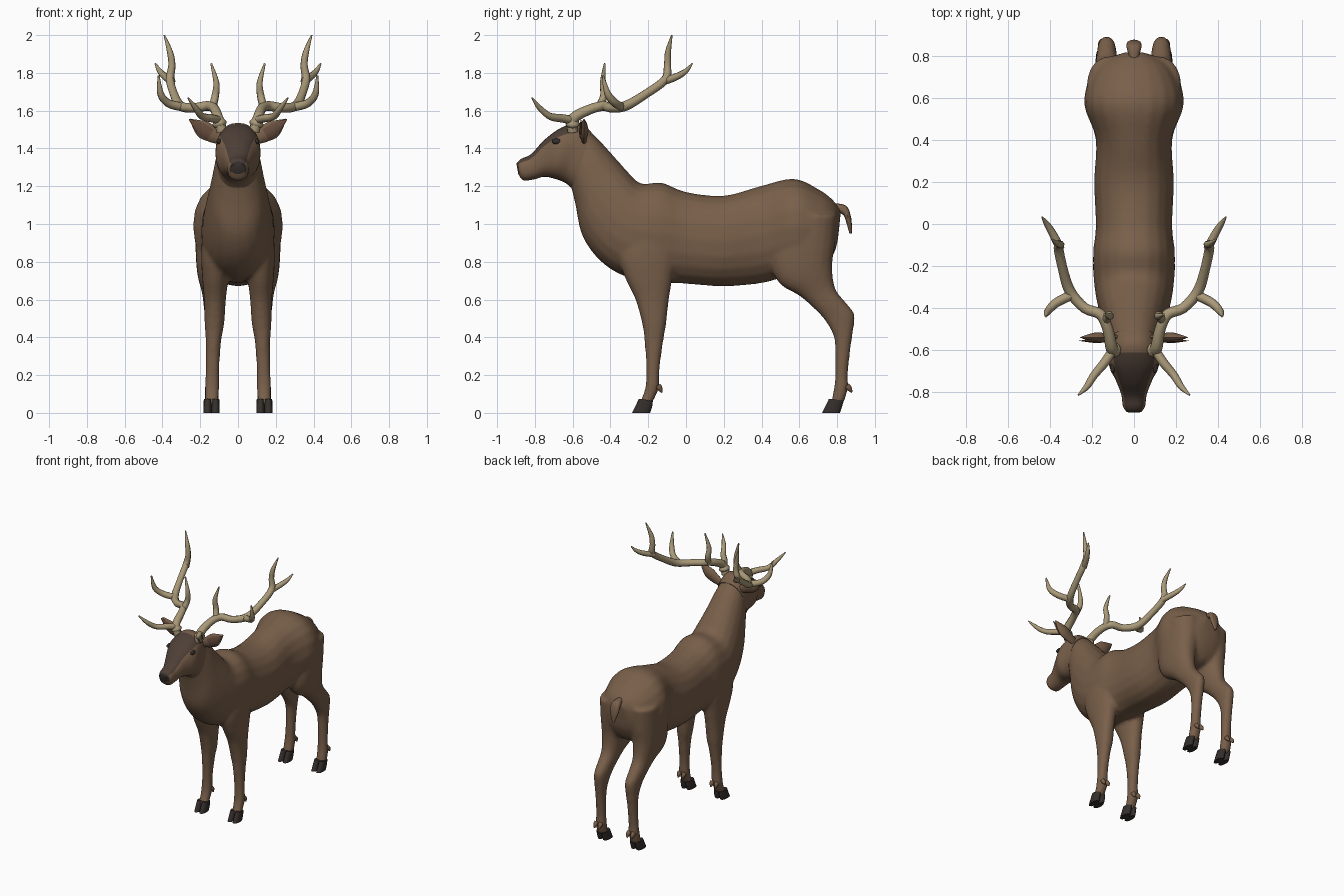
import bpy
import bmesh
from math import sin, cos, pi, copysign
from mathutils import Vector

cube = bpy.data.objects.get("Cube")
if cube:
    bpy.data.objects.remove(cube, do_unlink=True)


def material(name, color):
    mat = bpy.data.materials.new(name)
    mat.use_nodes = True
    mat.diffuse_color = (*color, 1)
    mat.node_tree.nodes["Principled BSDF"].inputs["Base Color"].default_value = (*color, 1)
    return mat


HIDE = material("brown_hide", (0.19, 0.115, 0.068))
DARK = material("dark_face", (0.075, 0.05, 0.038))
BLACK = material("hoof_black", (0.035, 0.028, 0.025))
ANTLER = material("antler_bone", (0.40, 0.32, 0.19))
EAR = material("inner_ear", (0.13, 0.07, 0.045))


def resample(keys, steps):
    """Catmull-Rom interpolation through tuples of any length."""
    out = []
    last = len(keys) - 1
    for i in range(last):
        quad = [keys[min(max(i + k, 0), last)] for k in (-1, 0, 1, 2)]
        for s in range(steps):
            t = s / steps
            out.append(tuple(
                b + t / 2 * (c - a + t * (2 * a - 5 * b + 4 * c - d + t * (3 * b - 3 * c + d - a)))
                for a, b, c, d in zip(*quad)))
    return out + [tuple(keys[-1])]


def loft(bm, keys, x=0, steps=4, sides=20, power=0.9, paint=None):
    """Skin rings given as (y, z, y, z, half width[, x]): two opposite edge points and a width."""
    rings = []
    sections = resample(keys, steps)
    for section in sections:
        ya, za, yb, zb, w = section[:5]
        cx = x * section[5] if len(section) > 5 else x
        mid = Vector((cx, (ya + yb) / 2, (za + zb) / 2))
        half = Vector((0, (ya - yb) / 2, (za - zb) / 2))
        ring = []
        for j in range(sides):
            c, s = cos(2 * pi * j / sides), sin(2 * pi * j / sides)
            c, s = copysign(abs(c) ** power, c), copysign(abs(s) ** power, s)
            ring.append(bm.verts.new(mid + half * c + Vector((w * s, 0, 0))))
        rings.append(ring)
    faces = [bm.faces.new(rings[0]), bm.faces.new(rings[-1])]
    if paint:
        faces[1].material_index = paint(1, 0)
    for i, (low, high) in enumerate(zip(rings, rings[1:])):
        for j in range(sides):
            k = (j + 1) % sides
            face = bm.faces.new((low[j], low[k], high[k], high[j]))
            faces.append(face)
            if paint:
                face.material_index = paint(i / len(rings), cos(2 * pi * (j + 0.5) / sides))
    bmesh.ops.recalc_face_normals(bm, faces=faces)


def add_mesh(name, mesh, *mats):
    obj = bpy.data.objects.new(name, mesh)
    bpy.context.collection.objects.link(obj)
    for mat in mats:
        mesh.materials.append(mat)
    bpy.ops.object.select_all(action="DESELECT")
    obj.select_set(True)
    bpy.context.view_layer.objects.active = obj
    bpy.ops.object.shade_smooth_by_angle(angle=0.9)
    return obj


def finish(name, bm, *mats):
    mesh = bpy.data.meshes.new(name)
    bm.to_mesh(mesh)
    bm.free()
    return add_mesh(name, mesh, *mats)


def baked(obj):
    """Mesh of an object with its modifiers or bevel applied; the source is removed."""
    bpy.context.view_layer.update()
    graph = bpy.context.evaluated_depsgraph_get()
    mesh = bpy.data.meshes.new_from_object(obj.evaluated_get(graph))
    bpy.data.objects.remove(obj, do_unlink=True)
    mesh.materials.clear()
    return mesh


def tubes(name, paths, side, mat, flat=1):
    """Tapered tubes along paths of (x, y, z, radius), flattened in y if asked."""
    curve = bpy.data.curves.new(name, "CURVE")
    curve.dimensions = "3D"
    curve.bevel_depth = 1
    curve.bevel_resolution = 2
    curve.use_fill_caps = True
    for path in paths:
        points = resample(path, 4)
        spline = curve.splines.new("POLY")
        spline.points.add(len(points) - 1)
        for point, (x, y, z, r) in zip(spline.points, points):
            point.co = (x * side, y, z, 1)
            point.radius = r
    source = bpy.data.objects.new(name + "_path", curve)
    bpy.context.collection.objects.link(source)
    mesh = baked(source)
    middle = paths[0][0][1]
    for v in mesh.vertices:
        v.co.y = middle + (v.co.y - middle) * flat
    return add_mesh(name, mesh, mat)


# Trunk and neck, rump to throat
trunk = [(.82, 1.07, .81, .97, .05), (.775, 1.13, .79, .86, .14), (.70, 1.185, .72, .76, .205),
         (.57, 1.24, .57, .74, .238), (.39, 1.20, .42, .69, .182), (.20, 1.15, .20, .67, .19),
         (0, 1.17, -.02, .685, .182), (-.13, 1.22, -.15, .69, .195), (-.24, 1.215, -.33, .725, .19),
         (-.32, 1.29, -.46, .81, .172), (-.40, 1.38, -.55, .94, .147), (-.46, 1.445, -.585, 1.10, .127),
         (-.52, 1.50, -.61, 1.20, .108), (-.56, 1.515, -.63, 1.23, .095)]
# Legs, top to pastern, with x in the last column
front_leg = [(-.31, 1.05, -.08, 1.05, .07, .11), (-.36, .85, -.05, .85, .08, .115),
             (-.325, .72, -.07, .72, .07, .12), (-.268, .60, -.09, .60, .058, .122),
             (-.232, .47, -.105, .47, .052, .125), (-.22, .38, -.12, .38, .041, .13),
             (-.21, .23, -.14, .23, .036, .135), (-.215, .14, -.142, .14, .039, .137),
             (-.23, .09, -.155, .10, .036, .138), (-.25, .04, -.18, .05, .038, .14)]
hind_leg = [(.50, 1.05, .80, 1.05, .115, .11), (.45, .82, .79, .90, .105, .12),
            (.49, .69, .775, .78, .085, .13), (.60, .62, .79, .66, .062, .13),
            (.68, .55, .85, .58, .052, .13), (.735, .49, .893, .52, .046, .13),
            (.78, .41, .883, .42, .039, .132), (.79, .33, .87, .33, .035, .134),
            (.79, .20, .856, .19, .035, .136), (.783, .13, .86, .14, .038, .138),
            (.765, .04, .835, .05, .038, .14)]
bm = bmesh.new()
loft(bm, trunk)
for side in (1, -1):
    for leg in (front_leg, hind_leg):
        loft(bm, leg, side)
body = finish("body_source", bm)
skin = body.modifiers.new("blend", "REMESH")
skin.mode = "VOXEL"
skin.voxel_size = 0.012
relax = body.modifiers.new("relax", "SMOOTH")
relax.factor = 0.5
relax.iterations = 8
add_mesh("body", baked(body), HIDE)

# Head with dark face blaze and black nose
head = [(-.50, 1.485, -.605, 1.19, .112), (-.565, 1.535, -.64, 1.218, .112),
        (-.66, 1.51, -.69, 1.238, .118), (-.75, 1.445, -.75, 1.25, .084),
        (-.82, 1.37, -.81, 1.235, .06), (-.873, 1.345, -.862, 1.232, .053),
        (-.898, 1.32, -.888, 1.265, .036)]


def face_paint(along, up):
    if along > 0.86 and up > -0.5:
        return 2
    return 1 if along > 0.22 and up > 0.55 else 0


bm = bmesh.new()
loft(bm, head, power=0.85, sides=28, paint=face_paint)
finish("head", bm, HIDE, DARK, BLACK)

# Tail
tail = [(.79, 1.11, .78, 1.07, .02), (.85, 1.095, .83, 1.05, .035),
        (.875, 1.03, .845, 1.02, .034), (.878, .95, .865, .95, .008)]
bm = bmesh.new()
loft(bm, tail, sides=12)
finish("tail", bm, HIDE)

# Antler: main beam and four tines
antler = [
    [(.085, -.60, 1.49, .03), (.105, -.595, 1.56, .029), (.125, -.50, 1.61, .026),
     (.16, -.43, 1.625, .026), (.235, -.40, 1.615, .025), (.305, -.32, 1.625, .026),
     (.34, -.21, 1.69, .023), (.36, -.11, 1.765, .023), (.35, -.098, 1.84, .019),
     (.36, -.095, 1.91, .016), (.39, -.075, 2.0, .004)],
    [(.10, -.60, 1.55, .022), (.14, -.66, 1.56, .022), (.19, -.72, 1.57, .019),
     (.225, -.775, 1.615, .015), (.265, -.815, 1.668, .004)],
    [(.135, -.46, 1.62, .022), (.12, -.435, 1.68, .02), (.115, -.44, 1.75, .016), (.142, -.43, 1.85, .005)],
    [(.30, -.34, 1.62, .023), (.37, -.375, 1.64, .022), (.41, -.415, 1.69, .018), (.42, -.44, 1.785, .005)],
    [(.35, -.12, 1.755, .021), (.385, -.05, 1.78, .019), (.415, .0, 1.81, .014), (.438, .033, 1.85, .004)],
]
ear = [(.09, -.54, 1.45, .03), (.14, -.54, 1.475, .042), (.19, -.54, 1.505, .045), (.255, -.54, 1.555, .003)]
hoofs = {"front": [(-.25, .075, -.175, .065, .020), (-.268, .035, -.18, .03, .022), (-.285, 0, -.19, 0, .022)],
         "hind": [(.757, .075, .835, .065, .020), (.738, .035, .825, .03, .022), (.72, 0, .815, 0, .022)]}
dewclaws = {"front": (-.15, -.128), "hind": (.85, .878)}

for word, side in (("left", 1), ("right", -1)):
    tubes(word + "_antler", antler, side, ANTLER)
    burr = [(.092, -.60, 1.515, .028), (.097, -.60, 1.53, .038), (.103, -.598, 1.55, .03)]
    tubes(word + "_antler_burr", [burr], side, ANTLER)

    # Ears with a darker hollow
    tubes(word + "_ear", [ear], side, HIDE, flat=0.5)
    hollow = [(x + 0.005, y - 0.016, z, r * 0.72) for x, y, z, r in ear[1:]]
    tubes(word + "_ear_hollow", [hollow], side, EAR, flat=0.3)

    # Eye
    bm = bmesh.new()
    bmesh.ops.create_uvsphere(bm, u_segments=16, v_segments=10, radius=1)
    bmesh.ops.scale(bm, vec=(0.012, 0.026, 0.015), verts=bm.verts)
    bmesh.ops.translate(bm, vec=(side * 0.101, -0.685, 1.437), verts=bm.verts)
    finish(word + "_eye", bm, BLACK)

    # Cloven hoofs and dewclaws
    for end, rings in hoofs.items():
        bm = bmesh.new()
        for toe in (-1, 1):
            loft(bm, rings, side * 0.14 + toe * 0.021, sides=12)
        finish(f"{word}_{end}_hoof", bm, BLACK)
        root, tip = dewclaws[end]
        claws = [[(x, root, .145, .016), (x, (root + tip) / 2, .13, .015), (x, tip, .108, .004)]
                 for x in (.118, .156)]
        tubes(f"{word}_{end}_dewclaws", claws, side, HIDE)
